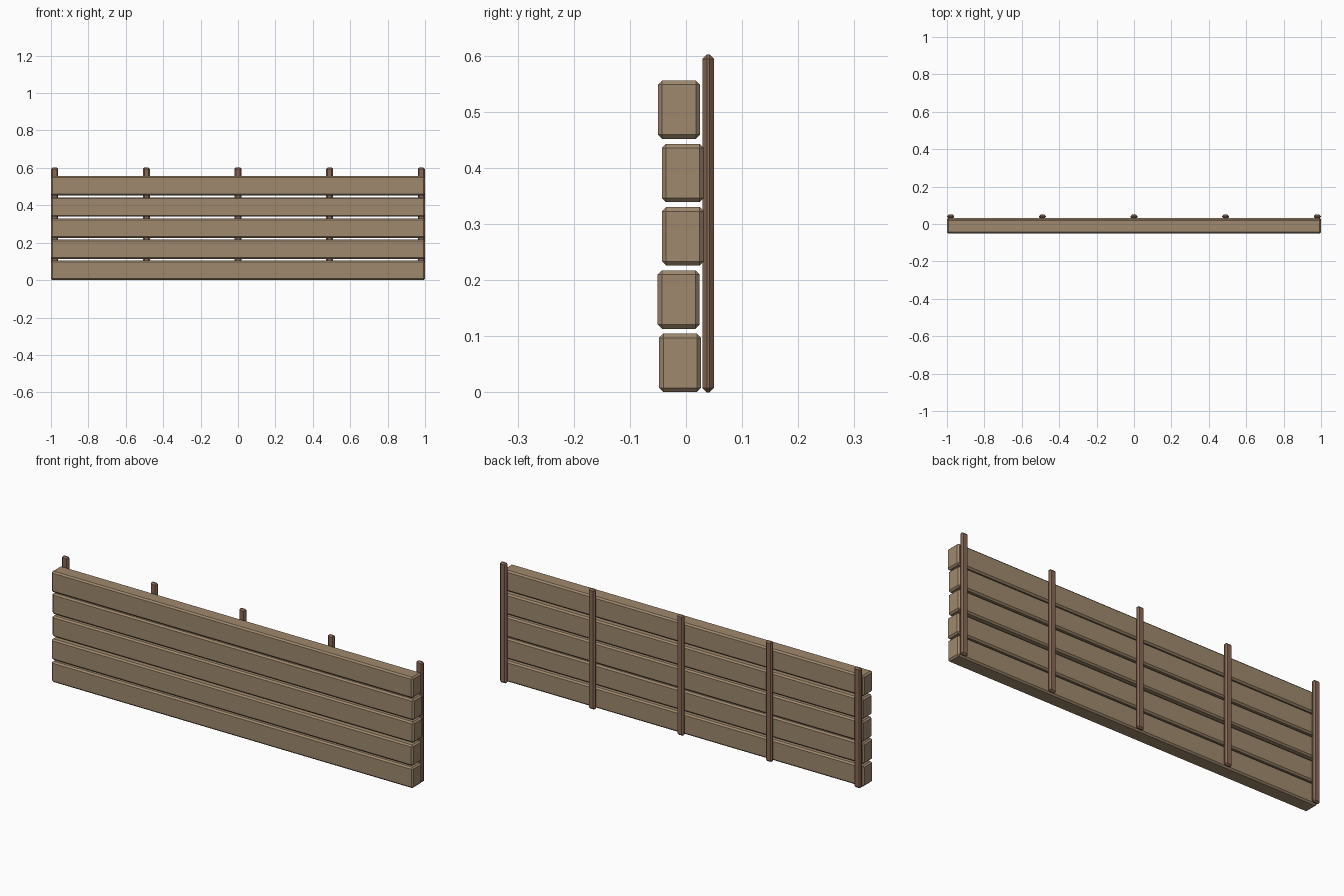
import bpy, bmesh
from mathutils import Matrix, Vector

if "Cube" in bpy.data.objects:
    bpy.data.objects.remove(bpy.data.objects["Cube"])

BEVEL = 0.0075


def material(name, rgb):
    m = bpy.data.materials.new(name)
    m.diffuse_color = (*rgb, 1)
    m.use_nodes = True
    m.node_tree.nodes["Principled BSDF"].inputs["Base Color"].default_value = m.diffuse_color
    return m


def chamfered_box(name, lo, hi, mat):
    """Box between two corners, all edges cut by one flat chamfer."""
    lo, hi = Vector(lo), Vector(hi)
    bm = bmesh.new()
    bmesh.ops.create_cube(bm, size=1, matrix=Matrix.Diagonal((*(hi - lo), 1)))
    bmesh.ops.bevel(bm, geom=bm.edges[:], offset=BEVEL, segments=1,
                    affect='EDGES', clamp_overlap=True)
    mesh = bpy.data.meshes.new(name)
    bm.to_mesh(mesh)
    bm.free()
    mesh.materials.append(mat)
    ob = bpy.data.objects.new(name, mesh)
    ob.location = (lo + hi) / 2
    bpy.context.collection.objects.link(ob)
    return ob


plank_wood = material("plank_wood", (0.35, 0.25, 0.155))
post_wood = material("post_wood", (0.25, 0.14, 0.09))

# Horizontal planks, each set slightly forward or back
for i, front in enumerate((-0.048, -0.0505, -0.043, -0.043, -0.05)):
    z = 0.0005 + i * 0.1128
    chamfered_box(f"plank_{i + 1}", (-1, front, z),
                  (1, front + 0.075, z + 0.104), plank_wood)

# Thin upright posts along the back
for i in range(5):
    x = (i - 2) * 0.49
    chamfered_box(f"back_post_{i + 1}", (x - 0.0185, 0.0295, 0),
                  (x + 0.0185, 0.0495, 0.602), post_wood)
